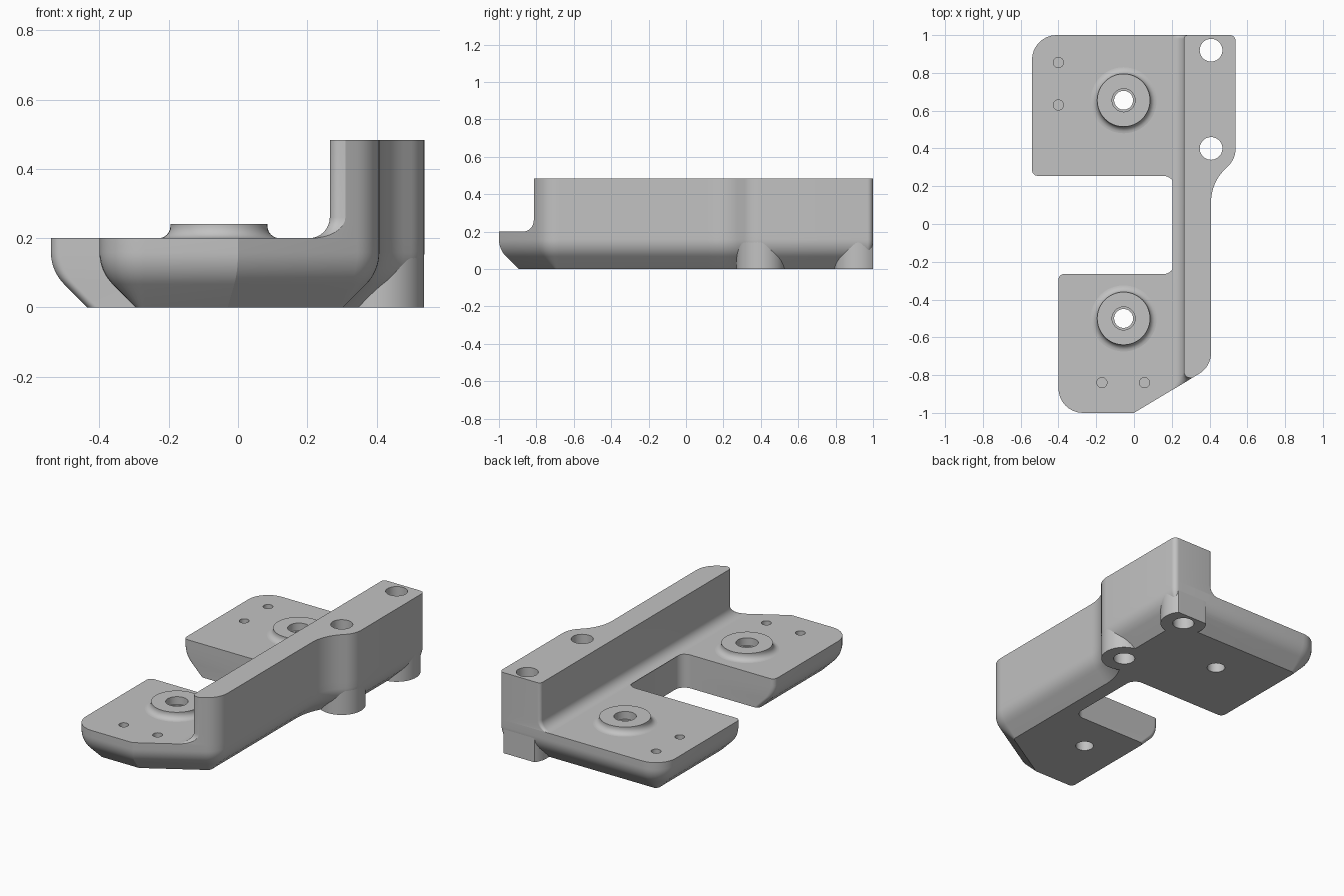
import bpy
import math
from mathutils import Vector

cube = bpy.data.objects.get("Cube")
if cube:
    bpy.data.objects.remove(cube, do_unlink=True)

grey = bpy.data.materials.new("matte grey")
grey.use_nodes = True
COLOUR = (0.54, 0.54, 0.54, 1)
grey.diffuse_color = COLOUR
grey.node_tree.nodes["Principled BSDF"].inputs["Base Color"].default_value = COLOUR


def make(name, verts, faces):
    mesh = bpy.data.meshes.new(name)
    mesh.from_pydata(verts, [], faces)
    mesh.materials.append(grey)
    obj = bpy.data.objects.new(name, mesh)
    bpy.context.collection.objects.link(obj)
    return obj


def loft(rings):
    """Closed skin through equal-length rings, listed from bottom to top."""
    n = len(rings[0])
    faces = [tuple(reversed(range(n)))]
    for k in range(len(rings) - 1):
        for i in range(n):
            j = (i + 1) % n
            faces.append((k * n + i, k * n + j, (k + 1) * n + j, (k + 1) * n + i))
    top = (len(rings) - 1) * n
    faces.append(tuple(range(top, top + n)))
    return [p for ring in rings for p in ring], faces


def turned(x, y, profile, n=48, y_max=9):
    """Rings of a round part, from (radius, height) pairs."""
    return [[(x + r * math.cos(i * math.tau / n),
              min(y + r * math.sin(i * math.tau / n), y_max), z) for i in range(n)]
            for r, z in profile]


def outline(corners, d, z, seg=8):
    """Rounded polygon; edges whose start corner is flagged move inward by d."""
    n = len(corners)
    pts = [Vector(c[:2]) for c in corners]
    dirs = [(pts[(i + 1) % n] - pts[i]).normalized() for i in range(n)]
    ring = []
    for i, (x, y, r, flag) in enumerate(corners):
        a, b = dirs[i - 1], dirs[i]
        da, db = d * corners[i - 1][3], d * flag
        cross = a.x * b.y - a.y * b.x
        # intersection of the two shifted edges
        corner = pts[i] + (b * da - a * db) / cross
        turn = 1 if cross > 0 else -1
        if corners[i - 1][3] and flag:
            r = r - turn * d if d > 0 else r * (1 + d / 0.065)
        r = max(r, 0.0015)
        angle = math.acos(max(-1, min(1, a.dot(b))))
        start = corner - a * r * math.tan(angle / 2)
        side = Vector((-a.y, a.x)) * turn
        for k in range(seg + 1):
            t = angle * k / seg
            p = start + a * r * math.sin(t) + side * r * (1 - math.cos(t))
            ring.append((p.x, p.y, z))
    return ring


# Shared right-hand edge of plate and wall
outer_side = [(0.408, -0.755, 0.13), (0.408, 0.216, 0.24),
              (0.538, 0.346, 0.13), (0.538, 1, 0.03)]

# Plate with two arms and a rounded chamfer around its outer underside
plate_corners = [(-0.54, 1, 0.13, 1), (-0.54, 0.255, 0.03, 0),
                 (0.215, 0.255, 0.06, 0), (0.215, -0.265, 0.06, 0),
                 (-0.40, -0.265, 0.03, 1), (-0.40, -1, 0.13, 1), (0, -1, 0, 1)]
plate_corners += [(*c, 1) for c in outer_side]
R = 0.13
steps = [(0.105, 0)]
for k in range(8, -1, -1):
    a = math.radians(45) * k / 8
    steps.append((R * (1 - math.cos(a)), 0.159 - R * math.sin(a)))
steps.append((0, 0.2))
parts = [make("base_plate", *loft([outline(plate_corners, d, z) for d, z in steps]))]

# Upright wall, flared at the foot by a concave fillet
wall_corners = [(0.265, 1, 0.02, 1), (0.265, -0.814, 0.03, 1), (0.31, -0.814, 0, 0)]
wall_corners += [(*c, 0) for c in outer_side]
F = 0.06
steps = []
for k in range(9):
    a = math.radians(90) * k / 8
    steps.append((-F * (1 - math.sin(a)), 0.2 + F * (1 - math.cos(a))))
steps.append((0, 0.483))
parts.append(make("side_wall", *loft([outline(wall_corners, d, z) for d, z in steps])))

# Round columns under the wall, raised pads on the arms, and their drills
drills = []
for label, y in (("rear", 0.92), ("middle", 0.4)):
    parts.append(make(label + "_bolt_column", *loft(
        turned(0.408, y, [(0.129, 0), (0.129, 0.17)], y_max=0.999))))
    drills.append(turned(0.408, y, [(0.06, -0.1), (0.06, 0.6)]))
for label, y in (("rear", 0.655), ("front", -0.5)):
    flare = []
    for k in range(7):
        a = math.radians(90) * k / 6
        flare.append((0.14 + 0.035 * (1 - math.sin(a)), 0.2 + 0.035 * (1 - math.cos(a))))
    flare.append((0.14, 0.241))
    parts.append(make(label + "_pad", *loft(turned(-0.055, y, flare))))
    drills.append(turned(-0.055, y, [(0.05, -0.1), (0.05, 0.195), (0.061, 0.1951), (0.061, 0.3)]))

# Blind pin holes
for x, y in ((-0.4, 0.855), (-0.4, 0.63), (-0.17, -0.84), (0.055, -0.84)):
    drills.append(turned(x, y, [(0.027, 0.1), (0.027, 0.3)], 24))

# Cut all holes
verts, faces = [], []
for rings in drills:
    v, f = loft(rings)
    faces += [tuple(i + len(verts) for i in face) for face in f]
    verts += v
cutter = make("hole_cutter", verts, faces)
cutter.hide_render = True
for obj in parts:
    bpy.ops.object.select_all(action="DESELECT")
    obj.select_set(True)
    bpy.context.view_layer.objects.active = obj
    mod = obj.modifiers.new("holes", "BOOLEAN")
    mod.operation = "DIFFERENCE"
    mod.solver = "EXACT"
    mod.object = cutter
    bpy.ops.object.modifier_apply(modifier=mod.name)
    bpy.ops.object.shade_smooth_by_angle(angle=math.radians(30))
bpy.data.objects.remove(cutter, do_unlink=True)
